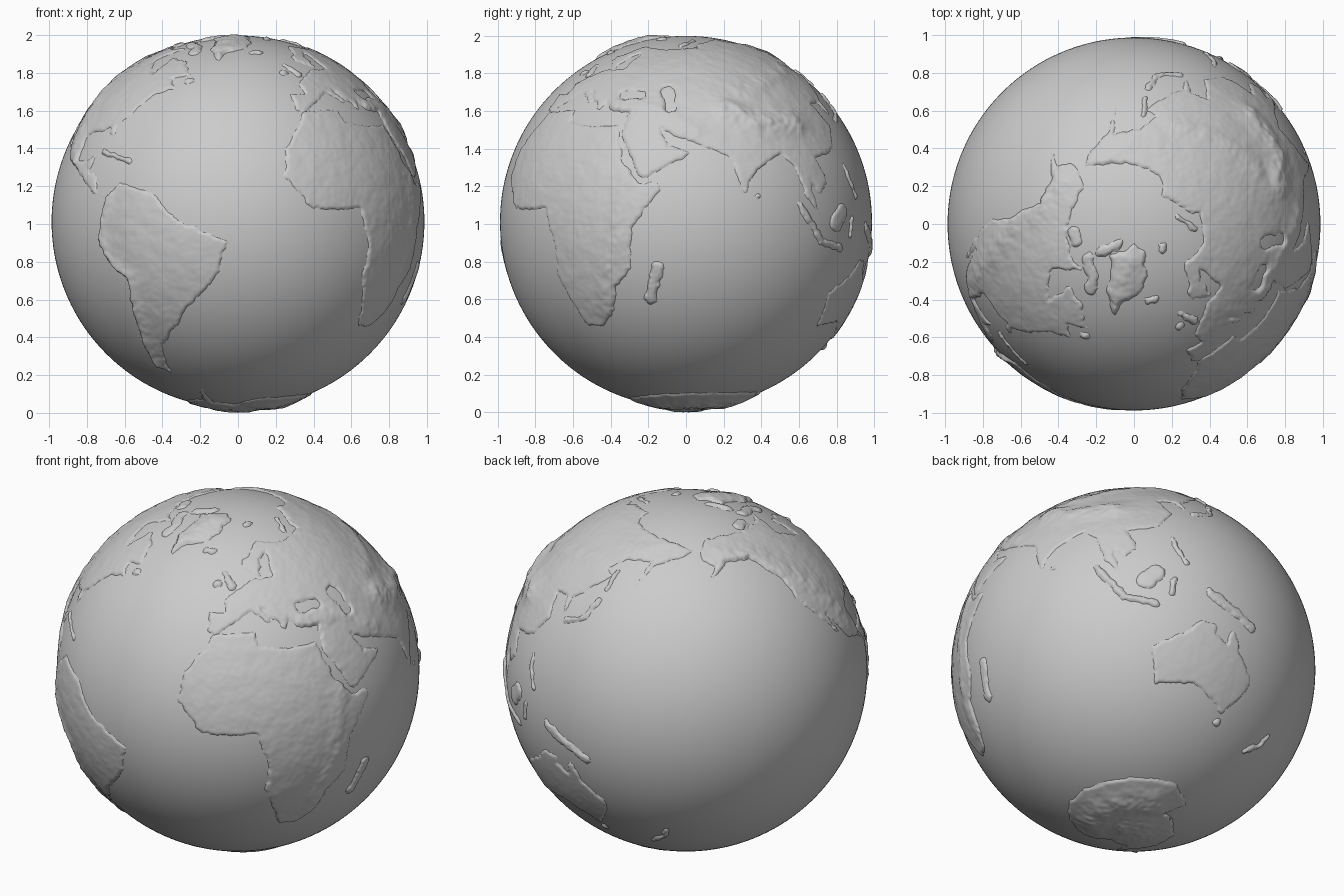
import bpy, bmesh, math
from mathutils import Vector, noise

if "Cube" in bpy.data.objects:
    bpy.data.objects.remove(bpy.data.objects["Cube"])

R, CZ, LON0 = 0.987, 1.011, -32     # sea radius, centre height, longitude facing front
REACH = 1.8                         # degrees over which the coast is shaped


def pairs(flat):
    return list(zip(flat[0::2], flat[1::2]))


def squeeze(lat):
    return max(0.2, math.cos(math.radians(lat)))


def seg_dist(x, y, a, b, k):
    ax, ay, dx, dy = (a[0] - x) * k, a[1] - y, (b[0] - a[0]) * k, b[1] - a[1]
    t = max(0, min(1, -(ax * dx + ay * dy) / (dx * dx + dy * dy + 1e-9)))
    return math.hypot(ax + t * dx, ay + t * dy)


def field(pts, lons, lats, width=None):
    """Signed distance in degrees from a coast outline, or from a strip of given half width."""
    reach = REACH if width is None else width + REACH
    segs = list(zip(pts, pts[1:] + pts[:1])) if width is None else list(zip(pts, pts[1:]))
    best, x0, dx, last = {}, lons[0], lons[1] - lons[0], len(lons) - 1
    for a, b in segs:
        lo, hi = min(a[1], b[1]) - reach, max(a[1], b[1]) + reach
        for j, lat in enumerate(lats):
            if lo <= lat <= hi:
                k = squeeze(lat)
                i0 = max(0, int((min(a[0], b[0]) - reach / k - x0) / dx))
                i1 = min(last, int((max(a[0], b[0]) + reach / k - x0) / dx))
                for i in range(i0, i1 + 1):
                    d = seg_dist(lons[i], lat, a, b, k)
                    if d < best.get((i, j), reach):
                        best[i, j] = d
    if width is not None:
        return {c: width - d for c, d in best.items()}
    out = {c: -d for c, d in best.items()}
    for j, lat in enumerate(lats):
        xs = sorted(a[0] + (lat - a[1]) / (b[1] - a[1]) * (b[0] - a[0])
                    for a, b in segs if (a[1] > lat) != (b[1] > lat))
        for l, r in zip(xs[0::2], xs[1::2]):
            for i in range(max(0, math.ceil((l - x0) / dx)), min(last, math.floor((r - x0) / dx)) + 1):
                out[i, j] = best.get((i, j), REACH)
    return out


def direction(lon, lat):
    a, f = math.radians(lon - LON0), math.radians(lat)
    return Vector((math.cos(f) * math.sin(a), -math.cos(f) * math.cos(a), math.sin(f)))


def land(name, outline, ranges=(), lakes=(), width=None, step=0.45, rough=0.002):
    pts = pairs(outline)
    pad = REACH + (width or 0)
    xs, ys = [p[0] for p in pts], [p[1] for p in pts]
    la0, la1 = max(-90, min(ys) - pad), min(89, max(ys) + pad)
    k = max(0.35, math.cos(math.radians((la0 + la1) / 2)))
    lo0, lo1 = min(xs) - pad / k, max(xs) + pad / k
    if lo1 - lo0 > 360:
        lo0, lo1 = -180, 180
    nx, ny = math.ceil((lo1 - lo0) * k / step), math.ceil((la1 - la0) / step)
    lons = [lo0 + (lo1 - lo0) * i / nx for i in range(nx + 1)]
    lats = [la0 + (la1 - la0) * j / ny for j in range(ny + 1)]
    total = field(pts, lons, lats, width)
    for line, w in lakes:
        for c, d in field(pairs(line), lons, lats, w).items():
            total[c] = min(-d, total.get(c, -REACH))
    hills = [(pairs(line), w, top) for line, w, top in ranges]
    bm, vert = bmesh.new(), {}
    for (i, j), d in total.items():
        lon, lat = lons[i], lats[j]
        q = direction(lon, lat)
        n = noise.noise(q * 14) + 0.6 * noise.noise(q * 34)
        d += 0.7 * noise.noise(q * 20) + 0.4 * noise.noise(q * 45)   # ragged coast
        if d < -1:
            continue
        if d < 0:
            h = 0.014 * d
        else:
            up = 0
            for line, w, top in hills:
                near = min(seg_dist(lon, lat, a, b, squeeze(lat)) for a, b in zip(line, line[1:]))
                up = max(up, top * math.exp(-(near / w) ** 2))
            s = min(1, d)
            h = 0.008 * s * (2 - s) + s * (up * (1 + n / 3) + rough * n)
        vert[i, j] = bm.verts.new(q * (R + h) + Vector((0, 0, CZ)))
    for (i, j), v in vert.items():
        quad = [v, vert.get((i + 1, j)), vert.get((i + 1, j + 1)), vert.get((i, j + 1))]
        if all(quad):
            bm.faces.new(quad).smooth = True
    bmesh.ops.remove_doubles(bm, verts=bm.verts, dist=1e-5)
    bmesh.ops.delete(bm, geom=[v for v in bm.verts if not v.link_faces], context='VERTS')
    me = bpy.data.meshes.new(name)
    bm.to_mesh(me)
    bm.free()
    bpy.context.collection.objects.link(bpy.data.objects.new(name, me))


def island(name, width, *line):
    if len(line) == 2:
        line += (line[0] + 0.1, line[1])
    land(name, line, [(line, width, 0.004)], width=width, step=0.36, rough=0.001)


# sea
bpy.ops.mesh.primitive_uv_sphere_add(segments=192, ring_count=96, radius=R, location=(0, 0, CZ))
bpy.context.object.name = "sea"
bpy.ops.object.shade_smooth()

# continents: coarse longitude, latitude outlines; noise adds the ragged coast
africa = [-6, 36, 10, 37, 11, 33, 20, 31, 33, 31, 37, 19, 43, 12, 51, 12, 41, -2, 40, -15, 35, -20,
          32, -28, 26, -34, 19, -34, 12, -17, 13, -8, 9, 4, -8, 4, -17, 14, -16, 23, -10, 31]
land("africa", africa, [([38, 13, 36, -4, 29, -28], 3, .007)])

eurasia = [-9, 37, -9, 43, -2, 43, -4, 48, 8, 54, 22, 55, 24, 65, 18, 62, 15, 56, 6, 59, 6, 62, 20, 70,
           41, 67, 68, 69, 70, 73, 104, 78, 113, 74, 170, 70, 190, 66, 163, 59, 157, 51, 161, 61, 143, 59,
           136, 54, 141, 52, 128, 40, 128, 35, 124, 40, 118, 39, 122, 31, 117, 23, 106, 20, 109, 12,
           105, 9, 101, 13, 104, 2, 98, 9, 96, 17, 91, 22, 80, 15, 77, 8, 72, 21, 56, 27, 49, 30, 52, 24,
           60, 22, 44, 13, 35, 28, 36, 36, 27, 37, 24, 41, 22, 37, 13, 45, 17, 39, 9, 44, 0, 39, -6, 36]
land("eurasia", eurasia,
     [([73, 37, 84, 32, 101, 32], 4, .022), ([74, 42, 98, 49, 125, 56], 3, .007),
      ([30, 38, 45, 38, 61, 29], 3, .008), ([135, 63, 168, 67], 4, .005)],
     [([31, 43, 39, 43], 1.5), ([50, 45, 52, 38], 1.8)])

north_america = [-167, 66, -157, 71, -95, 68, -82, 68, -94, 60, -80, 52, -78, 62, -65, 59, -56, 52, -66, 50,
                 -61, 46, -70, 43, -76, 36, -81, 31, -80, 25, -84, 30, -97, 28, -97, 19, -91, 19, -87, 21,
                 -88, 16, -83, 14, -82, 9, -77, 8, -84, 9, -95, 16, -105, 20, -113, 31, -110, 23, -124, 40,
                 -124, 48, -135, 59, -150, 60, -163, 55, -158, 59, -166, 62]
land("north_america", north_america, [([-99, 18, -109, 39, -130, 59, -150, 63], 4, .01)])

south_america = [-72, 12, -60, 9, -50, 0, -35, -6, -39, -17, -48, -26, -58, -36, -65, -42, -69, -52, -67, -55,
                 -75, -50, -73, -38, -70, -18, -76, -14, -81, -5, -79, 1, -77, 8]
land("south_america", south_america, [(south_america[-14:], 3, .013)])   # range follows the west coast

australia = [114, -22, 116, -34, 131, -32, 146, -39, 153, -30, 153, -25, 146, -19, 142, -11, 140, -17,
             136, -15, 136, -12, 131, -12, 122, -18]
land("australia", australia, rough=.001)

antarctica = [-200, -78, -150, -77, -100, -73, -68, -72, -58, -63, -62, -75, -36, -78, -12, -71, 50, -67,
              140, -66, 170, -71, 165, -78, 200, -78, 200, -95, -200, -95]
land("antarctica", antarctica, [([-180, -90, 180, -90], 9, .014), ([20, -78, 130, -76], 6, .016)], rough=.001)

greenland = [-44, 60, -54, 67, -58, 75, -72, 78, -32, 84, -12, 81, -22, 70, -40, 65]
land("greenland", greenland, [([-45, 63, -40, 78], 4, .014)], rough=.001)

# islands: strips with a half width
island("madagascar", 1.8, 49, -14, 46, -24)
island("new_guinea", 1.7, 133, -2, 142, -6, 149, -9)
island("borneo", 3, 112, 0, 115, 3)
island("sumatra_java", 1.1, 96, 5, 105, -6, 115, -8)
island("sulawesi", 1, 120, -4, 121, 1)
island("philippines", .8, 121, 18, 122, 13, 125, 8)
island("japan", 1, 131, 33, 139, 36, 142, 43)
island("sakhalin", .7, 143, 54, 143, 47)
island("new_zealand", 1, 175, -37, 174, -41, 168, -46)
island("tasmania", 1.3, 146, -42)
island("ceylon", .9, 81, 8)
island("cuba_chain", .7, -83, 22, -70, 19)
island("newfoundland", 1.5, -56, 49)
island("baffin", 1.8, -85, 72, -70, 69, -66, 65)
island("victoria_island", 1.9, -113, 71, -105, 71)
island("ellesmere", 1.8, -82, 77, -70, 82)
island("iceland", 1.3, -21, 65, -17, 65)
island("ireland", 1.4, -8, 53)
island("britain", 1.1, 0, 52, -4, 57)
island("svalbard", 1.1, 16, 78, 21, 79)
island("novaya", .9, 53, 71, 66, 76)
